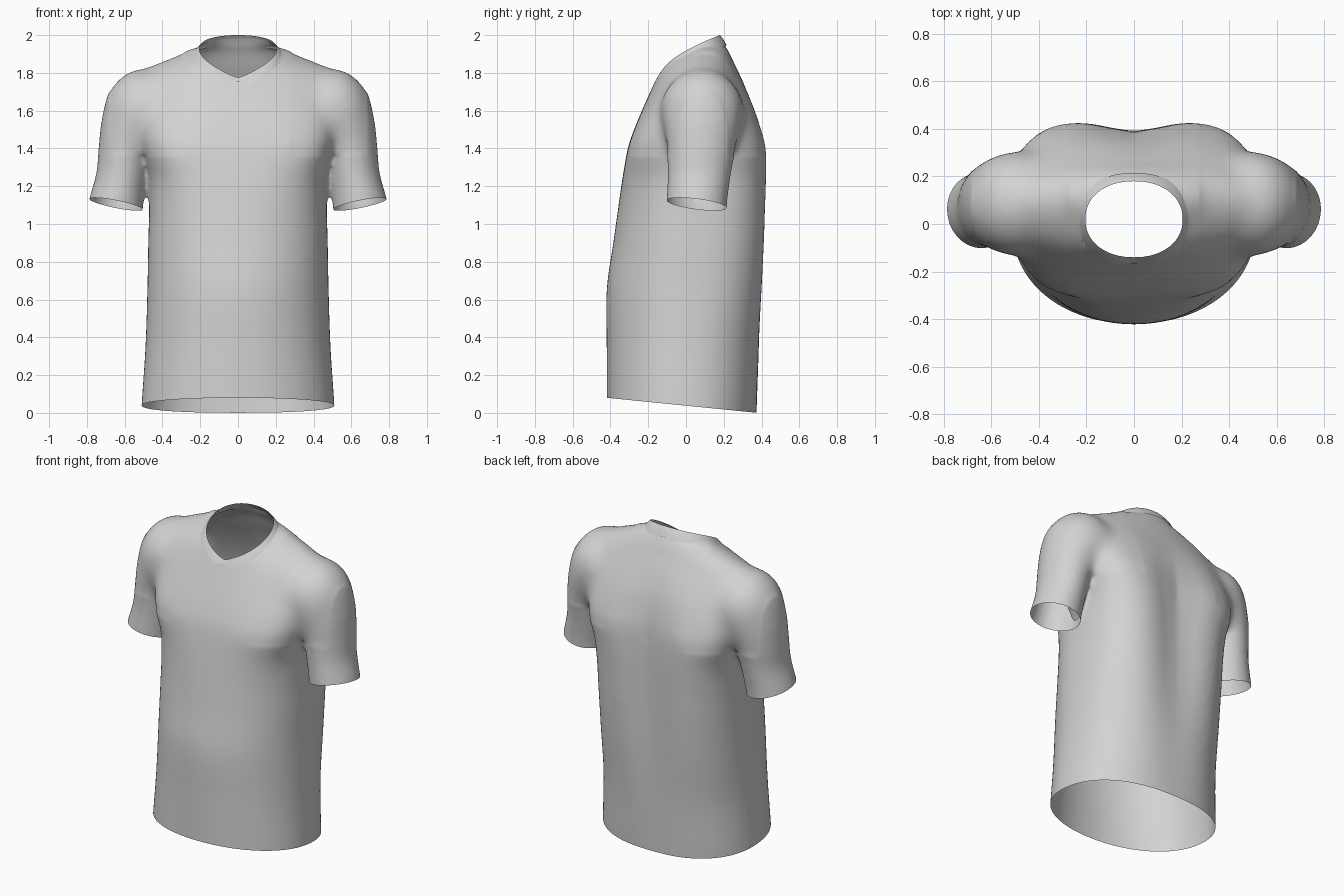
import bpy, bmesh, math

cube = bpy.data.objects.get("Cube")
if cube:
    bpy.data.objects.remove(cube, do_unlink=True)

fabric = bpy.data.materials.new("light_grey_fabric")
fabric.use_nodes = True
GREY = (0.65, 0.65, 0.65, 1)
fabric.diffuse_color = GREY
fabric.node_tree.nodes["Principled BSDF"].inputs["Base Color"].default_value = GREY

SIDES = 72
ANGLES = [2 * math.pi * i / SIDES for i in range(SIDES)]


def power(value, p):
    return math.copysign(abs(value) ** p, value)


def spline(keys, steps):
    """Smooth in-between rows through a list of key rows."""
    rows = []
    for i in range(len(keys) - 1):
        a, b = keys[max(i - 1, 0)], keys[i]
        c, d = keys[i + 1], keys[min(i + 2, len(keys) - 1)]
        for s in range(steps):
            t = s / steps
            rows.append([q + 0.5 * t * (r - p + t * (2 * p - 5 * q + 4 * r - u
                         + t * (3 * (q - r) + u - p)))
                         for p, q, r, u in zip(a, b, c, d)])
    return rows + [list(keys[-1])]


def loft(bm, rings, capped):
    loops = [[bm.verts.new(co) for co in ring] for ring in rings]
    for low, high in zip(loops, loops[1:]):
        for i in range(SIDES):
            j = (i + 1) % SIDES
            bm.faces.new((low[i], low[j], high[j], high[i]))
    if capped:
        bm.faces.new(loops[0])
        bm.faces.new(loops[-1])


def make_object(name, bm):
    mesh = bpy.data.meshes.new(name)
    bm.to_mesh(mesh)
    bm.free()
    obj = bpy.data.objects.new(name, mesh)
    bpy.context.collection.objects.link(obj)
    return obj


def finish(obj):
    obj.data.materials.clear()
    obj.data.materials.append(fabric)
    obj.data.shade_smooth()


# Torso rows: height, half width, front, back, side seam,
# front roundness, back roundness, spine groove
TORSO = [
    (-0.10, 0.515, -0.42, 0.37, -0.03, 2.1, 2.3, 0.0),
    (0.05, 0.51, -0.42, 0.38, -0.02, 2.1, 2.3, 0.005),
    (0.35, 0.49, -0.42, 0.40, 0.0, 2.1, 2.3, 0.015),
    (0.65, 0.48, -0.42, 0.425, 0.02, 2.1, 2.5, 0.035),
    (0.90, 0.475, -0.385, 0.44, 0.03, 2.2, 2.7, 0.05),
    (1.10, 0.47, -0.357, 0.445, 0.05, 2.4, 2.9, 0.055),
    (1.25, 0.473, -0.335, 0.445, 0.07, 2.8, 3.2, 0.055),
    (1.40, 0.505, -0.308, 0.435, 0.08, 3.5, 3.7, 0.05),
    (1.50, 0.53, -0.275, 0.41, 0.085, 3.1, 3.2, 0.035),
    (1.62, 0.56, -0.225, 0.37, 0.085, 2.4, 2.5, 0.02),
    (1.72, 0.57, -0.18, 0.325, 0.08, 2.0, 2.1, 0.01),
    (1.79, 0.54, -0.15, 0.285, 0.08, 1.7, 2, 0),
    (1.84, 0.46, -0.13, 0.26, 0.09, 1.5, 2, 0),
    (1.885, 0.345, -0.09, 0.24, 0.10, 1.5, 2, 0),
    (1.93, 0.235, 0.0, 0.215, 0.11, 1.7, 2, 0),
    (1.96, 0.08, 0.06, 0.18, 0.12, 2, 2, 0),
]


def torso_ring(row):
    z, half, front, back, seam, round_front, round_back, groove = row
    ring = []
    for a in ANGLES:
        s = math.sin(a)
        p = round_back if s > 0 else round_front
        x = half * power(math.cos(a), 2 / p)
        y = seam + abs(s) ** (2 / p) * ((back if s > 0 else front) - seam)
        if s > 0:
            y -= groove * math.exp(-(x / 0.17) ** 2)
        ring.append((x, y, z))
    return ring


# Sleeve rows: outer x, outer z, inner x, inner z, centre y, half depth
SLEEVE = [
    (0.805, 1.05, 0.510, 0.99, 0.055, 0.16),
    (0.787, 1.135, 0.504, 1.08, 0.057, 0.16),
    (0.750, 1.27, 0.480, 1.25, 0.07, 0.167),
    (0.738, 1.40, 0.45, 1.38, 0.08, 0.182),
    (0.720, 1.56, 0.40, 1.43, 0.085, 0.20),
    (0.672, 1.72, 0.34, 1.44, 0.085, 0.22),
    (0.56, 1.815, 0.30, 1.44, 0.085, 0.215),
    (0.42, 1.82, 0.22, 1.46, 0.085, 0.16),
]


def sleeve_ring(row, side):
    xo, zo, xi, zi, yc, depth = row
    return [(side * ((xo + xi) / 2 + (xo - xi) / 2 * math.cos(a)),
             yc + depth * math.sin(a),
             (zo + zi) / 2 + (zo - zi) / 2 * math.cos(a)) for a in ANGLES]


# Neckline: rim height rises from the front V to the back
NECK_Y, NECK_W, NECK_D = 0.02, 0.205, 0.16


def rim_height(y):
    t = min(max((y - NECK_Y + NECK_D) / (2 * NECK_D), 0), 1)
    return 1.775 + 0.225 * t ** 0.55


def neck_ring(scale, drop):
    ring = []
    for a in ANGLES:
        x = NECK_W * power(math.cos(a), 0.93)
        y = NECK_D * power(math.sin(a), 0.93)
        ring.append((x * scale, NECK_Y + y * scale, rim_height(NECK_Y + y) + drop))
    return ring


# Overlapping closed volumes, fused into one skin
bm = bmesh.new()
loft(bm, [torso_ring(r) for r in spline(TORSO, 5)], True)
for side in (-1, 1):
    loft(bm, [sleeve_ring(r, side) for r in spline(SLEEVE, 5)], True)
loft(bm, [neck_ring(s, d) for s, d in
          ((1.16, -0.25), (1.15, -0.045), (0.98, 0), (0.94, 0.1))], True)
bmesh.ops.recalc_face_normals(bm, faces=bm.faces[:])
body = make_object("shirt_body", bm)
remesh = body.modifiers.new("fuse", 'REMESH')
remesh.mode = 'VOXEL'
remesh.voxel_size = 0.0125
soften = body.modifiers.new("soften", 'SMOOTH')
soften.factor = 0.5
soften.iterations = 16
bpy.context.view_layer.update()
graph = bpy.context.evaluated_depsgraph_get()
skin = bpy.data.meshes.new_from_object(body.evaluated_get(graph))
body.modifiers.clear()


def cut(bm, region, surface, keep):
    """Trim the skin along a height surface, keeping one side of it."""
    faces = [f for f in bm.faces if all(region(v.co) for v in f.verts)]
    geom = set(faces)
    for f in faces:
        geom.update(f.verts)
        geom.update(f.edges)
    for v in bm.verts:
        v.co.z -= surface(v.co)
    bmesh.ops.bisect_plane(bm, geom=list(geom), plane_co=(0, 0, 0),
                           plane_no=(0, 0, keep), clear_inner=True)
    for v in bm.verts:
        v.co.z += surface(v.co)


# Blend the sleeves into the shoulders
bm = bmesh.new()
bm.from_mesh(skin)
shoulders = [v for v in bm.verts if 0.28 < abs(v.co.x) < 0.68 and v.co.z > 1.36]
for _ in range(45):
    bmesh.ops.smooth_vert(bm, verts=shoulders, factor=0.5,
                          use_axis_x=True, use_axis_y=True, use_axis_z=True)

# Open the hem, the cuffs and the neck
cut(bm, lambda c: c.z < 0.4, lambda c: 0.038 - 0.1 * c.y, 1)
cut(bm, lambda c: abs(c.x) > 0.486 and 0.9 < c.z < 1.25,
    lambda c: 1.105 + 0.2 * (abs(c.x) - 0.645) - 0.13 * (c.y - 0.055), 1)
cut(bm, lambda c: c.z > 1.65 and
    math.hypot(c.x / NECK_W, (c.y - NECK_Y) / NECK_D) < 1.17,
    lambda c: rim_height(c.y) - 0.02, -1)
bm.to_mesh(body.data)
bm.free()
bpy.data.meshes.remove(skin)
finish(body)

# Collar band
bm = bmesh.new()
loft(bm, [neck_ring(s, d) for s, d in
          ((1.22, -0.055), (1.14, -0.03), (1.06, -0.012), (1.0, 0))], False)
bmesh.ops.recalc_face_normals(bm, faces=bm.faces[:])
finish(make_object("collar", bm))
